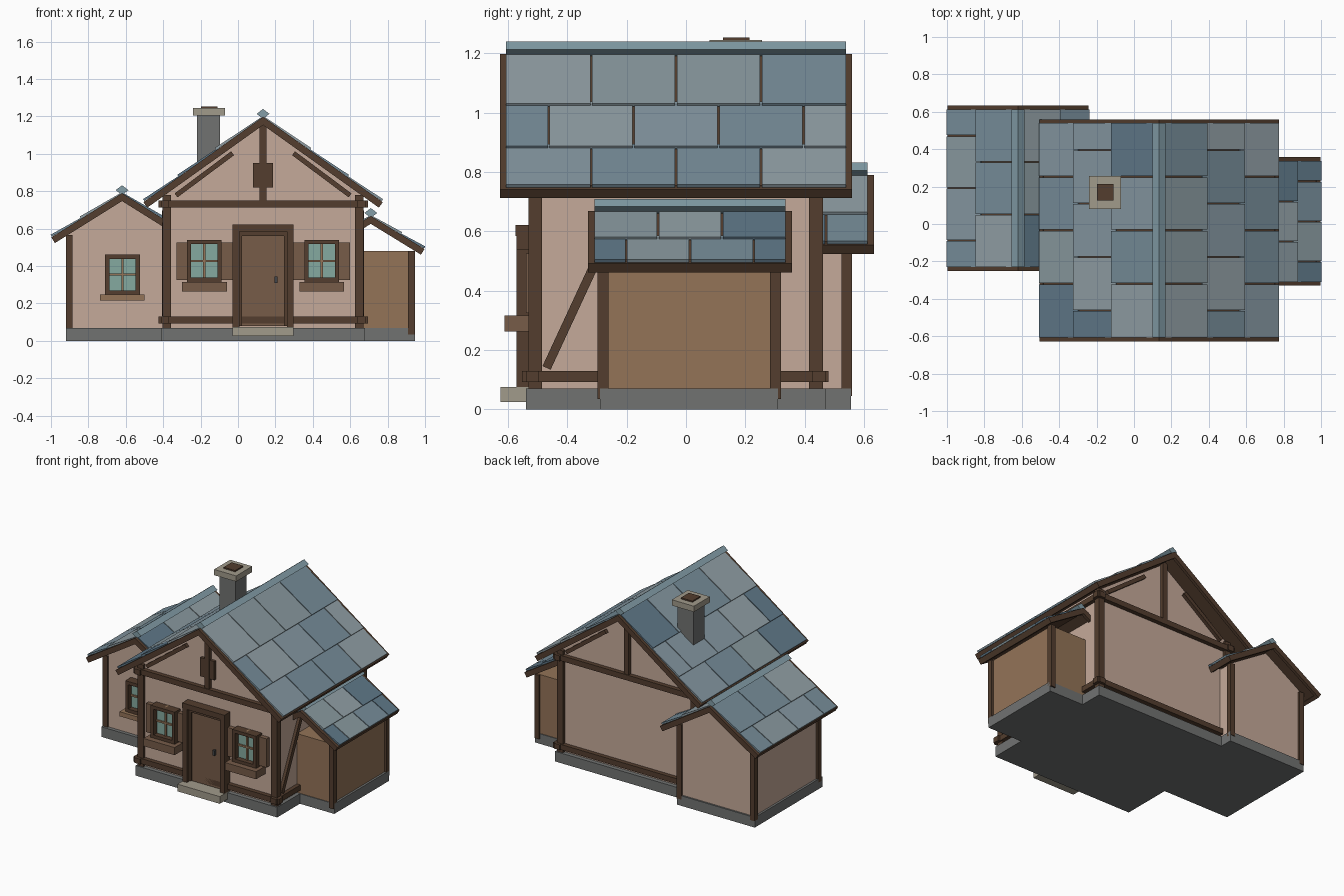
import bpy, math, random

if "Cube" in bpy.data.objects:
    bpy.data.objects.remove(bpy.data.objects["Cube"])
random.seed(4)


def material(name, r, g, b):
    m = bpy.data.materials.new(name)
    m.diffuse_color = [(c / 255) ** 2.2 for c in (r, g, b)] + [1]
    m.use_nodes = True
    m.node_tree.nodes["Principled BSDF"].inputs["Base Color"].default_value = m.diffuse_color
    return m


PLASTER = material("plaster", 196, 168, 152)
TRIM = material("dark_timber", 84, 64, 50)
WOOD = material("wood", 146, 115, 88)
DOOR = material("door_wood", 118, 92, 74)
BASE = material("foundation_stone", 112, 114, 113)
STONE = material("pale_stone", 160, 153, 138)
GLASS = material("glass", 132, 168, 158)
IRON = material("iron", 70, 72, 74)
SLATES = [material("slate_%d" % i, *c) for i, c in enumerate(
    [(132, 150, 160), (144, 158, 164), (118, 140, 152), (96, 120, 136), (136, 152, 158)])]
CAP = material("ridge_slate", 130, 156, 166)


def prism(name, pts, a, b, mat, axis="y"):
    """Extrude a 2D outline (x,z along y, or y,z along x) from a to b."""
    def place(p, t):
        return (p[0], t, p[1]) if axis == "y" else (t, p[0], p[1])
    n = len(pts)
    verts = [place(p, a) for p in pts] + [place(p, b) for p in pts]
    faces = [tuple(range(n)), tuple(range(2 * n - 1, n - 1, -1))]
    faces += [(i, i + n, (i + 1) % n + n, (i + 1) % n) for i in range(n)]
    area = sum(pts[i][0] * pts[(i + 1) % n][1] - pts[(i + 1) % n][0] * pts[i][1] for i in range(n))
    # keep the normals outward whatever the outline's winding
    if ((area > 0) == (b > a)) != (axis == "y"):
        faces = [f[::-1] for f in faces]
    me = bpy.data.meshes.new(name)
    me.from_pydata(verts, [], faces)
    me.materials.append(mat)
    ob = bpy.data.objects.new(name, me)
    bpy.context.collection.objects.link(ob)
    return ob


def box(name, x0, x1, y0, y1, z0, z1, mat):
    return prism(name, [(x0, z0), (x1, z0), (x1, z1), (x0, z1)], y0, y1, mat)


def strut(name, p, q, w, a, b, mat, axis="y"):
    """Straight timber of width w between two points."""
    dx, dz = q[0] - p[0], q[1] - p[1]
    l = math.hypot(dx, dz)
    ox, oz = -dz / l * w / 2, dx / l * w / 2
    prism(name, [(p[0] + ox, p[1] + oz), (q[0] + ox, q[1] + oz),
                 (q[0] - ox, q[1] - oz), (p[0] - ox, p[1] - oz)], a, b, mat, axis)


def roof(name, cx, zt, run, slope, y0, y1, rows, count):
    """Gable roof: decks, barge boards, eaves boards, staggered slates, ridge cap."""
    a = math.atan(slope)
    L = run / math.cos(a)
    ya, yb = y0 + 0.021, y1 - 0.021
    for side in (-1, 1):
        def P(s, h):
            return (cx + side * (s * math.cos(a) + h * math.sin(a)),
                    zt - s * math.sin(a) + h * math.cos(a))

        def ridge(h):
            return (cx, zt + h / math.cos(a))
        prism(name + "_deck", [ridge(-0.028), P(L - .01, -0.028), P(L - .01, -0.004), ridge(-0.004)],
              ya, yb, TRIM)
        for e0, e1 in ((y0, ya), (yb, y1)):
            prism(name + "_barge_board", [ridge(-0.036), P(L, -0.036), P(L, 0), ridge(0)], e0, e1, TRIM)
        prism(name + "_eaves_board", [P(L - .025, -0.036), P(L, -0.036), P(L, 0), P(L - .025, 0)],
              y0, y1, TRIM)
        s0 = 0
        w = (yb - ya) / count
        for r, frac in enumerate(rows):
            s1 = frac * L
            st = max(0, s0 - 0.025)
            cuts = [ya + i * w for i in range(count + 1)]
            if r % 2:
                cuts = [ya] + [ya + (i + .5) * w for i in range(count)] + [yb]
            for c0, c1 in zip(cuts, cuts[1:]):
                prism(name + "_slate", [P(st, -0.006), P(s1, 0.002), P(s1, 0.014), P(st, 0.004)],
                      c0 + (.003 if c0 > ya else 0), c1 - (.003 if c1 < yb else 0),
                      random.choice(SLATES))
            s0 = s1
    zc = zt + 0.016
    prism(name + "_ridge_cap", [(cx - .034, zc), (cx, zc - .026), (cx + .034, zc), (cx, zc + .026)],
          ya, yb, CAP)


def window(name, cx, z0, z1, y, shutters):
    """Framed four-pane window on a wall at y, with sill box and optional shutters."""
    box(name + "_glass", cx - .08, cx + .08, y - .025, y + .01, z0 + .01, z1 - .01, GLASS)
    for s in (-1, 1):
        x0, x1 = sorted((cx + s * .07, cx + s * .093))
        box(name + "_frame_side", x0, x1, y - .062, y, z0, z1, TRIM)
        if shutters:
            x0, x1 = sorted((cx + s * .093, cx + s * .15))
            box(name + "_shutter", x0, x1, y - .03, y, z0 + .01, z1 - .015, DOOR)
    for za in (z0, z1 - .023):
        box(name + "_frame_rail", cx - .093, cx + .093, y - .062, y, za, za + .023, TRIM)
    zm = (z0 + z1) / 2
    box(name + "_mullion", cx - .006, cx + .006, y - .035, y, z0, z1, WOOD)
    box(name + "_transom", cx - .07, cx + .07, y - .035, y, zm - .006, zm + .006, WOOD)


CX = 0.134
Y0, Y1 = -0.51, 0.44

# Foundations
box("main_foundation", -.41, .68, -.54, .47, 0, .07, BASE)
box("wing_foundation", -.92, -.32, -.19, .557, 0, .07, BASE)
box("annex_foundation", .6, .945, -.29, .31, 0, .07, BASE)

# Walls
prism("main_walls", [(CX - .52, .065), (CX + .52, .065), (CX + .52, .785), (CX, 1.158), (CX - .52, .785)],
      Y0, Y1, PLASTER)
prism("wing_walls", [(-.905, .065), (-.335, .065), (-.335, .572), (-.62, .75), (-.905, .572)],
      -.165, .545, PLASTER)
box("annex_walls", .6, .93, -.285, .305, .065, .48, WOOD)

# Roofs
roof("main_roof", CX, 1.198, .64, .713, -.627, .56, (.39, .705, .99), 4)
roof("wing_roof", -.62, .79, .378, .625, -.25, .633, (.58, .99), 3)
roof("annex_roof", .71, .668, .287, .615, -.33, .357, (.56, .99), 3)

# Corner posts
for s in (-1, 1):
    x = CX + s * .515
    for y in (-.508, .438):
        box("main_corner_post", x - .023, x + .023, y - .023, y + .023, .07, .78, TRIM)
    x = -.62 + s * .282
    for y in (-.157, .542):
        box("wing_corner_post", x - .018, x + .018, y - .018, y + .018, .045, .565, TRIM)
for y in (-.28, .302):
    box("annex_corner_post", .91, .945, y - .018, y + .018, .035, .48, TRIM)

# Sill and top beams around the main house
for z0, z1 in ((.093, .13), (.712, .75)):
    for y in (-.518, .448):
        box("long_beam", CX - .56, CX + .56, y - .022, y + .022, z0, z1, TRIM)
    for s in (-1, 1):
        x = CX + s * .525
        box("side_beam", x - .022, x + .022, -.552, .48, z0, z1, TRIM)

# Gable timbers, front and back
for y0, y1 in ((-.535, -.505), (.435, .465)):
    box("king_post", CX - .018, CX + .018, y0, y1, .745, 1.16, TRIM)
    for s in (-1, 1):
        strut("gable_strut", (CX + s * .465, .778), (CX + s * .163, 1.003), .026, y0, y1, TRIM)
box("gable_vent", CX - .054, CX + .054, -.53, -.5, .82, .95, TRIM)

# Diagonal side braces
for s in (-1, 1):
    x = CX + s * .525
    strut("side_brace", (-.47, .14), (-.215, .69), .03, x - .015, x + .015, TRIM, "x")

# Door and step
box("door_step", CX - .163, CX + .163, -.625, -.5, .025, .075, STONE)
for s in (-1, 1):
    x0, x1 = sorted((CX + s * .127, CX + s * .163))
    box("door_post", x0, x1, -.572, -.5, .075, .62, TRIM)
    x0, x1 = sorted((CX + s * .112, CX + s * .127))
    box("door_inner_jamb", x0, x1, -.55, -.5, .08, .585, TRIM)
box("door_lintel", CX - .163, CX + .163, -.574, -.5, .585, .622, TRIM)
box("door_inner_head", CX - .127, CX + .127, -.55, -.5, .56, .585, TRIM)
box("door_panel", CX - .112, CX + .112, -.54, -.5, .08, .56, DOOR)
box("door_handle", CX + .06, CX + .076, -.56, -.535, .31, .345, IRON)

# Windows and sill boxes
for s in (-1, 1):
    window("front_window", CX + s * .314, .315, .54, Y0, True)
    box("flower_box", CX + s * .314 - .12, CX + s * .314 + .12, -.612, Y0, .263, .316, DOOR)
window("wing_window", -.617, .247, .462, -.165, False)
box("wing_window_sill", -.738, -.5, -.25, -.165, .215, .247, WOOD)

# Chimney
box("chimney_stack", -.218, -.095, .107, .23, .8, 1.21, BASE)
box("chimney_cap", -.24, -.07, .08, .256, 1.205, 1.245, STONE)
box("chimney_flue", -.199, -.11, .125, .214, 1.24, 1.254, TRIM)
